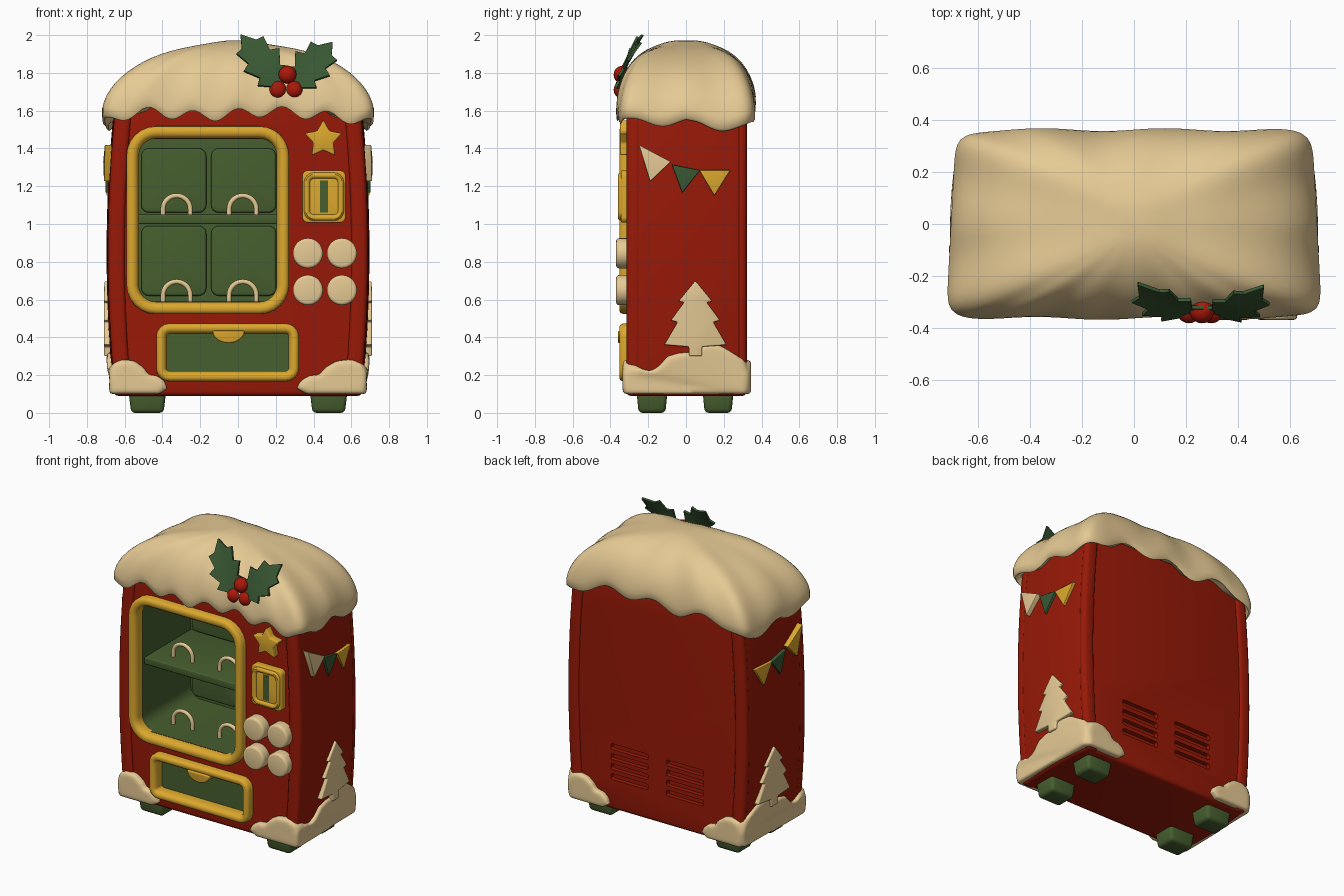
import bpy, bmesh, math
from mathutils import Vector

old = bpy.data.objects.get("Cube")
if old:
    bpy.data.objects.remove(old, do_unlink=True)


def material(name, rgb):
    m = bpy.data.materials.new(name)
    m.use_nodes = True
    lin = [((c / 255 + 0.055) / 1.055) ** 2.4 for c in rgb] + [1]
    m.diffuse_color = lin
    m.node_tree.nodes["Principled BSDF"].inputs["Base Color"].default_value = lin
    return m


RED = material("cabinet red", (152, 25, 7))
CREAM = material("snow cream", (230, 202, 148))
GOLD = material("trim gold", (220, 168, 46))
GREEN = material("interior green", (70, 94, 46))
LEAF = material("leaf green", (56, 87, 50))
BERRY = material("berry red", (170, 24, 10))


# ---- helpers ----
def make(name, bm, mats):
    bmesh.ops.recalc_face_normals(bm, faces=bm.faces)
    me = bpy.data.meshes.new(name)
    bm.to_mesh(me)
    bm.free()
    ob = bpy.data.objects.new(name, me)
    bpy.context.collection.objects.link(ob)
    for m in mats:
        me.materials.append(m)
    return ob


def finish(ob, bevel=0, angle=40):
    if bevel:
        b = ob.modifiers.new("bevel", "BEVEL")
        b.width, b.segments, b.limit_method = bevel, 3, "ANGLE"
    bpy.ops.object.select_all(action="DESELECT")
    ob.select_set(True)
    bpy.context.view_layer.objects.active = ob
    bpy.ops.object.convert(target="MESH")
    bpy.ops.object.shade_smooth_by_angle(angle=math.radians(angle))
    return ob


def plan(y):
    """Sides bow outward in plan and narrow toward the back."""
    return 1 - 0.3 * (y + 0.05) ** 2


def add_prism(bm, pts, axis, stations, bowed=False):
    loops = []
    for w in stations:
        loop = []
        for u, v in pts:
            x, y = (u, w) if axis == "y" else (w, u)
            loop.append(bm.verts.new((x * plan(y) if bowed else x, y, v)))
        loops.append(loop)
    bm.faces.new(loops[0])
    bm.faces.new(loops[-1])
    n = len(pts)
    for a, b in zip(loops, loops[1:]):
        for i in range(n):
            bm.faces.new((a[i], a[(i + 1) % n], b[(i + 1) % n], b[i]))


def prism(name, pts, axis, lo, hi, mat, bevel=0, bowed=False):
    bm = bmesh.new()
    add_prism(bm, pts, axis, (lo, hi), bowed)
    return finish(make(name, bm, [mat]), bevel)


def rrect(cx, cz, hw, hh, r, n=6):
    pts = []
    for q, (sx, sz) in enumerate(((1, 1), (-1, 1), (-1, -1), (1, -1))):
        for i in range(n + 1):
            a = math.pi / 2 * (q + i / n)
            pts.append((cx + sx * (hw - r) + r * math.cos(a), cz + sz * (hh - r) + r * math.sin(a)))
    return pts


def rect(x0, x1, z0, z1):
    return [(x0, z0), (x1, z0), (x1, z1), (x0, z1)]


def disc(cx, cz, r, n=28):
    return [(cx + r * math.cos(2 * math.pi * i / n), cz + r * math.sin(2 * math.pi * i / n)) for i in range(n)]


def ring(name, cx, cz, hw, hh, r, profile, mat):
    """Frame swept round a rounded rectangle; profile is (outward offset, y)."""
    bm = bmesh.new()
    loops = [[bm.verts.new((x, y, z)) for x, z in rrect(cx, cz, hw + d, hh + d, r + d)] for d, y in profile]
    n = len(loops[0])
    for k, a in enumerate(loops):
        b = loops[(k + 1) % len(loops)]
        for i in range(n):
            bm.faces.new((a[i], a[(i + 1) % n], b[(i + 1) % n], b[i]))
    return finish(make(name, bm, [mat]))


# ---- cabinet ----
def half(z):
    return 0.70 - 0.038 * ((z - 0.85) / 0.75) ** 2


def spread(a, b, n):
    return [a + (b - a) * i / n for i in range(n + 1)]


zs = spread(0.09, 1.66, 14)
bm = bmesh.new()
add_prism(bm, [(half(z) - 0.004, z) for z in zs] + [(0.004 - half(z), z) for z in reversed(zs)], "y",
          spread(-0.30, 0.31, 8), True)
body = make("cabinet", bm, [RED, GREEN])
bev = body.modifiers.new("bevel", "BEVEL")
bev.width, bev.segments, bev.limit_method = 0.025, 3, "ANGLE"
cuts = [(rrect(-0.16, 1.02, 0.38, 0.43, 0.08), -0.4, 0.26, 1),
        (rect(-0.39, 0.28, 0.21, 0.425), -0.4, -0.28, 1)]
for cx in (0.21, -0.21):
    cuts += [(rrect(cx, 0.315 + 0.068 * i, 0.14, 0.02, 0.012), 0.28, 0.4, 0) for i in range(4)]
cutters = []
for pts, lo, hi, slot in cuts:
    bm = bmesh.new()
    add_prism(bm, pts, "y", (lo, hi))
    for f in bm.faces:
        f.material_index = slot
    c = make("cutter", bm, [RED, GREEN])
    c.hide_render = True
    cutters.append(c)
    mod = body.modifiers.new("cut", "BOOLEAN")
    mod.operation, mod.object, mod.solver = "DIFFERENCE", c, "EXACT"
finish(body)
for c in cutters:
    bpy.data.objects.remove(c, do_unlink=True)

zs = spread(0.09, 1.63, 14)
for s, side in ((1, "left"), (-1, "right")):
    for name, lo, hi in (("front_post_", -0.315, -0.24), ("back_post_", 0.27, 0.322)):
        post = [(s * half(z), z) for z in zs] + [(s * (half(z) - 0.09), z) for z in reversed(zs)]
        prism(name + side, post, "y", lo, hi, RED, 0.024, True)

# ---- display interior ----
prism("shelf", rect(-0.54, 0.22, 1.0, 1.05), "y", -0.24, 0.265, GREEN, 0.008)
for cx in (-0.34, 0.03):
    for cz, hh in ((1.23, 0.17), (0.805, 0.185)):
        prism("back_panel", rrect(cx, cz, 0.172, hh, 0.04), "y", 0.225, 0.265, GREEN, 0.012)
for cx in (-0.325, 0.025):
    for z0 in (0.585, 1.04):
        cu = bpy.data.curves.new("handle", "CURVE")
        cu.dimensions, cu.bevel_depth, cu.bevel_resolution = "3D", 0.013, 3
        path = [(0.072, 0)] + [(0.072 * math.cos(math.pi * i / 14), 0.04 + 0.07 * math.sin(math.pi * i / 14))
                               for i in range(15)] + [(-0.072, 0)]
        sp = cu.splines.new("POLY")
        sp.points.add(len(path) - 1)
        for p, (u, v) in zip(sp.points, path):
            p.co = (cx + u, -0.13, z0 + v, 1)
        cu.materials.append(CREAM)
        ob = bpy.data.objects.new("handle", cu)
        bpy.context.collection.objects.link(ob)
        finish(ob)

# ---- gold frames, tray and coin slot ----
frame = [(0, -0.28), (0, -0.315), (0.006, -0.335), (0.016, -0.348), (0.03, -0.353),
         (0.046, -0.353), (0.058, -0.347), (0.065, -0.333), (0.066, -0.28)]
ring("window_frame", -0.16, 1.02, 0.365, 0.432, 0.09, frame, GOLD)
ring("tray_frame", -0.055, 0.32, 0.322, 0.098, 0.015, [(d * 0.85, y) for d, y in frame], GOLD)
prism("tray_pull", [(-0.05 + 0.085 * math.cos(a), 0.435 + 0.065 * math.sin(a)) for a in
                    [math.pi * (1 + i / 14) for i in range(15)]], "y", -0.36, -0.27, GOLD, 0.008)
prism("coin_plate", rrect(0.455, 1.145, 0.115, 0.138, 0.03), "y", -0.345, -0.28, GOLD, 0.008)
ring("coin_rim", 0.455, 1.145, 0.068, 0.09, 0.015, [(d * 0.6, y - 0.006) for d, y in frame], GOLD)
prism("coin_slot", rect(0.434, 0.477, 1.06, 1.23), "y", -0.35, -0.3, GREEN)
star = []
for i in range(10):
    a, r = math.pi / 2 + i * math.pi / 5, (0.056 if i % 2 else 0.105)
    star.append((0.452 + r * math.cos(a), 1.447 + r * math.sin(a)))
prism("star", star, "y", -0.35, -0.28, GOLD, 0.01)
for cx in (0.37, 0.55):
    for cz in (0.845, 0.65):
        prism("button", disc(cx, cz, 0.08), "y", -0.37, -0.28, CREAM, 0.016)

# ---- feet ----
for sx in (1, -1):
    for cy in (-0.18, 0.17):
        bm = bmesh.new()
        bmesh.ops.create_cube(bm, size=1)
        for v in bm.verts:
            k = 1 if v.co.z > 0 else 0.86
            v.co = (sx * 0.48 + v.co.x * 0.2 * k, cy + v.co.y * 0.165 * k, 0.06 + v.co.z * 0.12)
        finish(make("foot", bm, [GREEN]), 0.022)

# ---- side decorations ----
flags = [[(-0.25, 1.42), (-0.08, 1.33), (-0.19, 1.225)], [(-0.075, 1.315), (0.075, 1.285), (-0.02, 1.165)],
         [(0.07, 1.285), (0.235, 1.285), (0.15, 1.15)]]
edge = [(0.05, 0.70), (0.14, 0.59), (0.11, 0.585), (0.18, 0.49), (0.145, 0.48), (0.215, 0.36), (0.085, 0.35), (0.085, 0.3)]
tree = edge + [(0.1 - u, v) for u, v in reversed(edge[1:])]
front_snow = [(0.31, 0.13), (0.33, 0.17), (0.38, 0.2), (0.43, 0.2), (0.46, 0.24), (0.52, 0.275), (0.6, 0.285),
              (0.66, 0.26), (0.68, 0.2), (0.67, 0.1), (0.36, 0.1)]
side_snow = [(-0.31, 0.1), (-0.325, 0.2), (-0.3, 0.25), (-0.25, 0.24), (-0.19, 0.22), (-0.14, 0.25), (-0.1, 0.3),
             (-0.03, 0.32), (0.03, 0.32), (0.1, 0.36), (0.18, 0.36), (0.26, 0.31), (0.31, 0.28), (0.33, 0.2), (0.32, 0.1)]
for s, side in ((1, "left"), (-1, "right")):
    colours = (CREAM, LEAF, GOLD) if s > 0 else (GOLD, LEAF, GOLD)
    for pts, mat, out in zip(flags, colours, (0.714, 0.703, 0.705)):
        prism("pennant_" + side, pts, "x", s * 0.66, s * out, mat, 0.004, True)
    prism("tree_" + side, tree, "x", s * 0.66, s * 0.71, CREAM, 0.008, True)
    # drifts wrap each lower side and its two corners
    bm = bmesh.new()
    front = front_snow if s > 0 else [(-0.68 + (0.68 - u) * 0.83, v) for u, v in front_snow]
    add_prism(bm, front, "y", (-0.336, -0.26))
    add_prism(bm, [(s * (0.68 - (0.68 - u) * 0.85), v) for u, v in front_snow], "y", (0.26, 0.345), True)
    add_prism(bm, side_snow, "x", (s * 0.61, s * 0.698), True)
    drift = make("snow_drift_" + side, bm, [CREAM])
    rm = drift.modifiers.new("remesh", "REMESH")
    rm.mode, rm.voxel_size = "VOXEL", 0.013
    sm = drift.modifiers.new("smooth", "SMOOTH")
    sm.factor, sm.iterations = 0.5, 8
    finish(drift, 0, 60)

# ---- snow cap ----
NX, NY, A, B = 56, 28, 0.70, 0.365
walk = [(-A + 2 * A * i / NX, -B) for i in range(NX)] + [(A, -B + 2 * B * i / NY) for i in range(NY)]
walk += [(-x, -y) for x, y in walk]
rings = [(0.78, 0.78, 0.04, 0), (0.94, 0.94, 0.01, 0), (0.975, 0.975, -0.012, 0), (0.995, 0.995, 0.0, 0)]
rings += [(math.cos(a), math.cos(a) ** 0.8, 0.01, math.sin(a)) for a in [math.radians(5 + 5 * i) for i in range(17)]]
bm = bmesh.new()
loops = []
for sx, sy, dz, h in rings:
    loop = []
    for x, y in walk:
        e = 12 - 7 * h * h
        k = 1 / ((abs(x) / A) ** e + (abs(y) / B) ** e) ** (1 / e)
        x, y = x * k, y * k
        end = abs(x / A) ** 8
        wave = 0.028 * math.cos((27 if y < 0 else 17) * x) + 0.012 * math.sin(9 * x) + 0.02 * math.sin(20 * y + 1)
        wave -= end * (0.075 + 0.035 * max(0, y) / B)
        px, py = x * sx * (1 - 0.075 * y) * (1 + 0.014 * (1 - h)), y * sy
        # soft lumps fade in above the scalloped rim
        lump = 0.01 * math.sin(8 * px + 1) * math.cos(9 * py) - 0.014 * math.exp(-((px - 0.16) / 0.12) ** 2)
        py += 0.006 * math.sin(13 * x) * (1 - h)
        z = 1.595 + dz + 0.363 * h + wave * (1 - h) ** 1.5 + lump * h * h
        loop.append(bm.verts.new((px, py, z)))
    loops.append(loop)
n = len(walk)
for a, b in zip(loops, loops[1:]):
    for i in range(n):
        bm.faces.new((a[i], a[(i + 1) % n], b[(i + 1) % n], b[i]))
bm.faces.new(loops[0])
bm.faces.new(loops[-1])
finish(make("snow_cap", bm, [CREAM]), 0, 70)

# ---- holly ----
spikes = [(0, 0.012), (0.1, 0.035), (0.22, 0.1), (0.3, 0.066), (0.5, 0.115), (0.56, 0.07), (0.78, 0.088), (0.8, 0.047), (1, 0.002)]
for base, tip in (((0.235, -0.35, 1.71), (0.015, -0.23, 2.0)), ((0.29, -0.35, 1.71), (0.5, -0.24, 1.96))):
    base, tip = Vector(base), Vector(tip)
    normal = Vector((0, -0.91, 0.42))
    across = (tip - base).cross(normal).normalized()
    bm = bmesh.new()
    rows = []
    for t, w in spikes:
        mid = base.lerp(tip, t) + normal * 0.02 * math.sin(math.pi * t)
        rows.append([bm.verts.new(p) for p in (mid - across * w + normal * 0.12 * w, mid, mid + across * w + normal * 0.12 * w)])
    for a, b in zip(rows, rows[1:]):
        for i in (0, 1):
            bm.faces.new((a[i], a[i + 1], b[i + 1], b[i]))
    leaf = make("holly_leaf", bm, [LEAF])
    so = leaf.modifiers.new("solid", "SOLIDIFY")
    so.thickness, so.offset = 0.014, 0
    finish(leaf, 0, 15)
for x, z in ((0.212, 1.71), (0.298, 1.71), (0.262, 1.79)):
    bm = bmesh.new()
    bmesh.ops.create_uvsphere(bm, u_segments=20, v_segments=12, radius=0.048)
    bmesh.ops.translate(bm, verts=bm.verts, vec=(x, -0.335, z))
    finish(make("berry", bm, [BERRY]), 0, 60)
